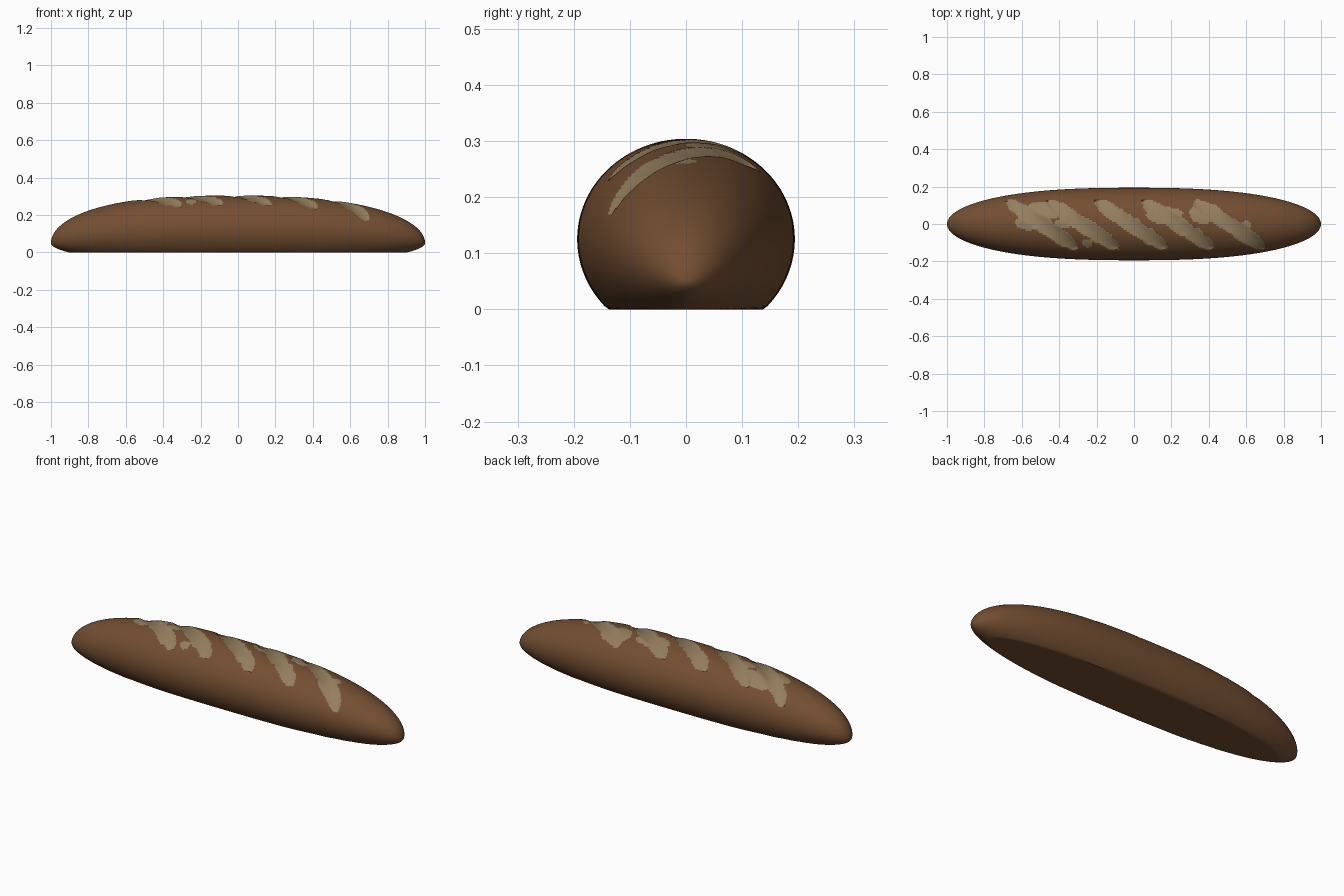
import bpy, math
from mathutils import Vector, noise

if "Cube" in bpy.data.objects:
    bpy.data.objects.remove(bpy.data.objects["Cube"])


def material(name, rgb):
    m = bpy.data.materials.new(name)
    m.diffuse_color = (*rgb, 1)
    m.use_nodes = True
    m.node_tree.nodes["Principled BSDF"].inputs["Base Color"].default_value = m.diffuse_color
    return m


RINGS, SEGS = 400, 112
SLASH_X = (-0.49, -0.275, -0.015, 0.235, 0.51)
SLASH_DIR = Vector((0.19, -0.125))
HALF_LEN = SLASH_DIR.length
HALF_WIDTH = 0.041
# bare dough patches beside the slashes: x, y, radius x, radius y
PATCHES = ((-0.50, 0.07, 0.11, 0.045), (-0.58, 0.01, 0.06, 0.04),
           (0.16, 0.05, 0.09, 0.05), (0.37, 0.06, 0.07, 0.06),
           (-0.25, -0.10, 0.028, 0.022), (0.60, -0.01, 0.03, 0.025),
           (-0.38, 0.0, 0.05, 0.025))


def taper(x, p):
    return math.sqrt(max(0.0, 1 - abs(x) ** p))


def slash_depth(x, y):
    """0 outside the slashes, up to 1 in the middle of a slash."""
    u = SLASH_DIR.normalized()
    best = 0.0
    for cx in SLASH_X:
        q = Vector((x - cx, y + 0.003))
        s = q.dot(u) / HALF_LEN
        d = q.x * u.y - q.y * u.x
        if abs(s) < 1:
            w = HALF_WIDTH * (1 - s ** 4) ** 0.5
            w *= 1 + 0.25 * noise.noise(Vector((x * 25, y * 25, cx)))
            best = max(best, 1 - (d / w) ** 2)
    return best


def is_dough(x, y):
    if slash_depth(x, y) > 0:
        return True
    wob = 1 + 0.6 * noise.noise(Vector((x * 18, y * 18, 3)))
    return any(((x - a) / rx) ** 2 + ((y - b) / ry) ** 2 < wob
               for a, b, rx, ry in PATCHES)


# loaf body: tapered rings with a flattened underside
verts, faces = [(-1, 0, 0.05)], []
for i in range(1, RINGS):
    x = math.sin(math.pi / 2 * (2 * i / RINGS - 1))
    f = taper(x, 2.5)
    top = 0.05 + 0.254 * taper(x, 2.8 if x < 0 else 2.45)
    mid = 0.05 + 0.075 * f
    for j in range(SEGS):
        a = 2 * math.pi * j / SEGS
        c, s = math.cos(a), math.sin(a)
        y = 0.194 * f * c
        z = mid + (top - mid if s > 0 else 0.18 * f) * s
        if s > 0.2:
            z -= 0.010 * slash_depth(x, y)
        verts.append((x, y, max(0.0, z)))
verts.append((1, 0, 0.05))
last = len(verts) - 1
for j in range(SEGS):
    k = (j + 1) % SEGS
    faces.append((0, 1 + k, 1 + j))
    for i in range(RINGS - 2):
        r = 1 + i * SEGS
        faces.append((r + j, r + k, r + SEGS + k, r + SEGS + j))
    r = last - SEGS
    faces.append((r + j, r + k, last))

mesh = bpy.data.meshes.new("bread_loaf")
mesh.from_pydata(verts, [], faces)
mesh.materials.append(material("brown crust", (0.171, 0.076, 0.031)))
mesh.materials.append(material("pale dough", (0.300, 0.212, 0.115)))
loaf = bpy.data.objects.new("bread_loaf", mesh)
bpy.context.collection.objects.link(loaf)

# pale slashes on the upper side
for p in mesh.polygons:
    c = p.center
    if c.z > 0.15 and is_dough(c.x, c.y):
        p.material_index = 1

bpy.context.view_layer.objects.active = loaf
loaf.select_set(True)
bpy.ops.object.mode_set(mode='EDIT')
bpy.ops.mesh.select_all(action='SELECT')
bpy.ops.mesh.normals_make_consistent(inside=False)
bpy.ops.object.mode_set(mode='OBJECT')
bpy.ops.object.shade_smooth_by_angle(angle=math.radians(40))
